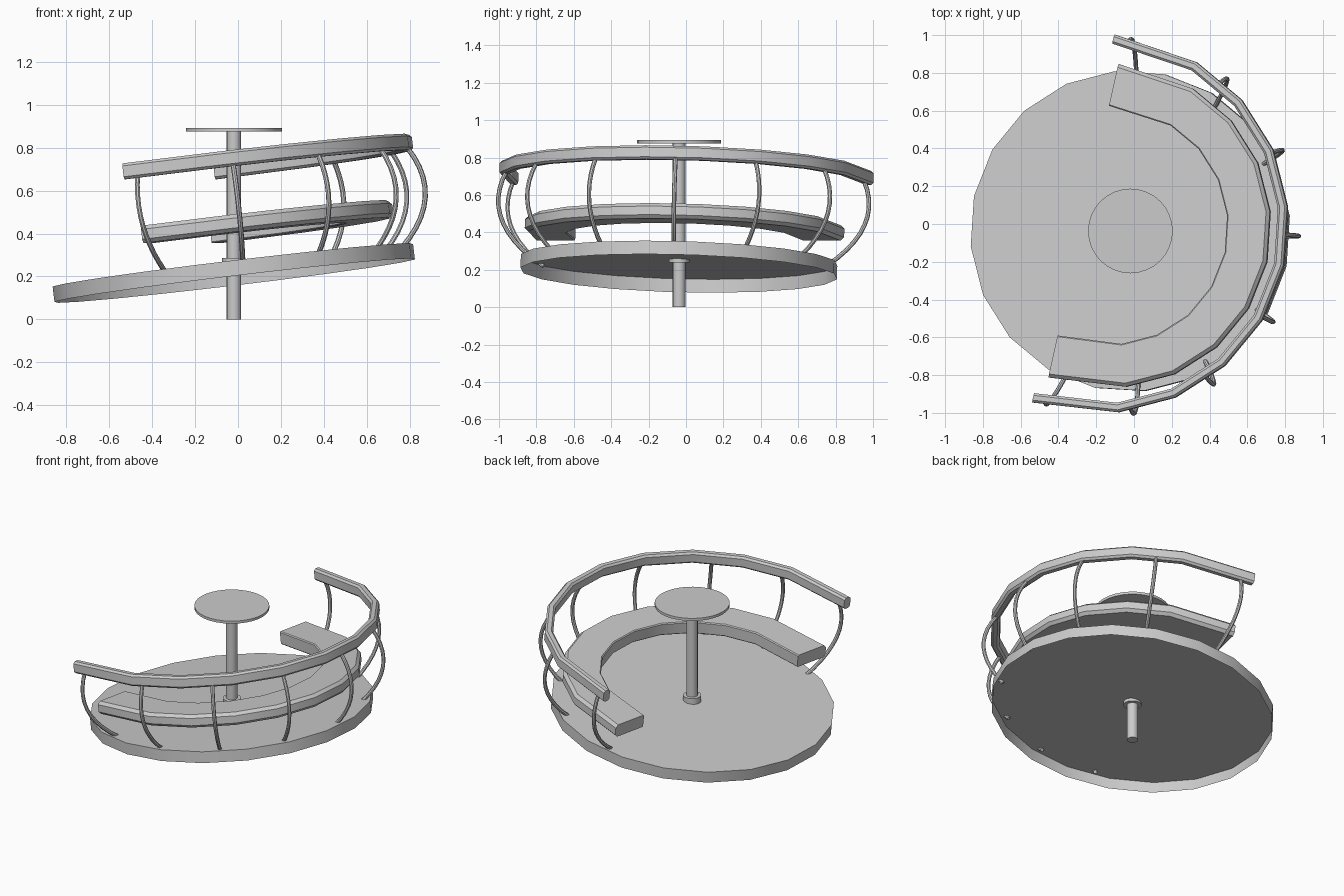
import bpy, bmesh
from math import radians, sin, cos, sqrt, pi
from mathutils import Matrix, Vector

if "Cube" in bpy.data.objects:
    bpy.data.objects.remove(bpy.data.objects["Cube"])

# Tilted frame shared by platform, bench and rail (origin = platform top centre)
FRAME = (Matrix.Translation((-0.024, -0.037, 0.252))
         @ Matrix.Rotation(radians(-12.6), 4, 'Z')
         @ Matrix.Rotation(radians(-7), 4, 'Y'))


def finish(name, bm, matrix=None):
    if matrix:
        bm.transform(matrix)
    me = bpy.data.meshes.new(name)
    bm.to_mesh(me)
    bm.free()
    ob = bpy.data.objects.new(name, me)
    bpy.context.collection.objects.link(ob)
    me.polygons.foreach_set("use_smooth", [True] * len(me.polygons))
    me.set_sharp_from_angle(angle=radians(30))
    return ob


def cylinder(name, r, z0, z1, sides, x=-0.019, y=-0.037):
    bm = bmesh.new()
    bmesh.ops.create_cone(bm, cap_ends=True, segments=sides, radius1=r, radius2=r,
                          depth=z1 - z0,
                          matrix=Matrix.Translation((x, y, (z0 + z1) / 2)))
    return finish(name, bm)


def skin(bm, rings):
    """Join closed rings of points into a capped tube."""
    vs = [[bm.verts.new(p) for p in ring] for ring in rings]
    n = len(vs[0])
    for a, b in zip(vs, vs[1:]):
        for i in range(n):
            j = (i + 1) % n
            bm.faces.new((a[i], a[j], b[j], b[i]))
    bm.faces.new(vs[0])
    bm.faces.new(vs[-1])


def horseshoe(name, profile, offset):
    """Sweep a (radius, height) profile round a half circle with straight ends."""
    rings = [[(offset - 0.15, -r, h) for r, h in profile]]
    for k in range(-4, 5):
        a = radians(18 * k)
        rings.append([(offset + r * cos(a), r * sin(a), h) for r, h in profile])
    rings.append([(offset - 0.15, r, h) for r, h in profile])
    bm = bmesh.new()
    skin(bm, rings)
    bmesh.ops.recalc_face_normals(bm, faces=bm.faces)
    return finish(name, bm, FRAME)


def chamfered(r0, r1, h0, h1, ci, co):
    """Box section with inner chamfer ci and outer chamfer co."""
    return [(r0 + ci, h0), (r1 - co, h0), (r1, h0 + co), (r1, h1 - co),
            (r1 - co, h1), (r0 + ci, h1), (r0, h1 - ci), (r0, h0 + ci)]


# Platform: 20-sided top with a hanging rim, open underneath
bm = bmesh.new()
top, low = [], []
for i in range(20):
    a = radians(18 * i)
    top.append(bm.verts.new((0.85 * cos(a), 0.85 * sin(a), 0)))
    low.append(bm.verts.new((0.85 * cos(a), 0.85 * sin(a), -0.072)))
bm.faces.new(top)
for i in range(20):
    j = (i + 1) % 20
    bm.faces.new((low[i], low[j], top[j], top[i]))
finish("platform", bm, FRAME)

# Bench and hand rail
horseshoe("bench_seat", chamfered(0.623, 0.85, 0.132, 0.214, 0.006, 0.018), -0.0765)
RAIL_R, RAIL_O = 0.972, -0.096
horseshoe("hand_rail", chamfered(0.948, 0.998, 0.434, 0.509, 0.012, 0.012), RAIL_O)

# Bowed rail posts, from the platform edge up into the rail
for n, deg in enumerate((-101, -74, -47, -19, 10.5, 39, 68, 100)):
    a = radians(deg)
    t = 0.993 * (RAIL_O * cos(a) + sqrt(RAIL_R ** 2 - (RAIL_O * sin(a)) ** 2))
    bulge = 0.55 * t + 0.45
    p0, p2 = Vector((0.79, -0.015)), Vector((t, 0.45))
    p1 = Vector((2 * bulge - 0.395 - 0.5 * t, 0.2))
    rings = []
    for i in range(11):
        s = i / 10
        c = p0 * (1 - s) ** 2 + p1 * 2 * s * (1 - s) + p2 * s * s
        d = ((p1 - p0) * (1 - s) + (p2 - p1) * s).normalized()
        ring = []
        for k in range(8):
            w = k * pi / 4
            rad = c.x + 0.012 * cos(w) * d.y
            side = 0.012 * sin(w)
            ring.append((rad * cos(a) - side * sin(a), rad * sin(a) + side * cos(a),
                         c.y - 0.012 * cos(w) * d.x))
        rings.append(ring)
    bm = bmesh.new()
    skin(bm, rings)
    bmesh.ops.recalc_face_normals(bm, faces=bm.faces)
    finish(f"rail_post_{n + 1}", bm, FRAME)

# Upright centre pole with collar and small round table
cylinder("centre_pole", 0.034, 0.0, 0.88, 16)
cylinder("pole_collar", 0.055, 0.238, 0.285, 16)
cylinder("table_top", 0.224, 0.876, 0.893, 32)
